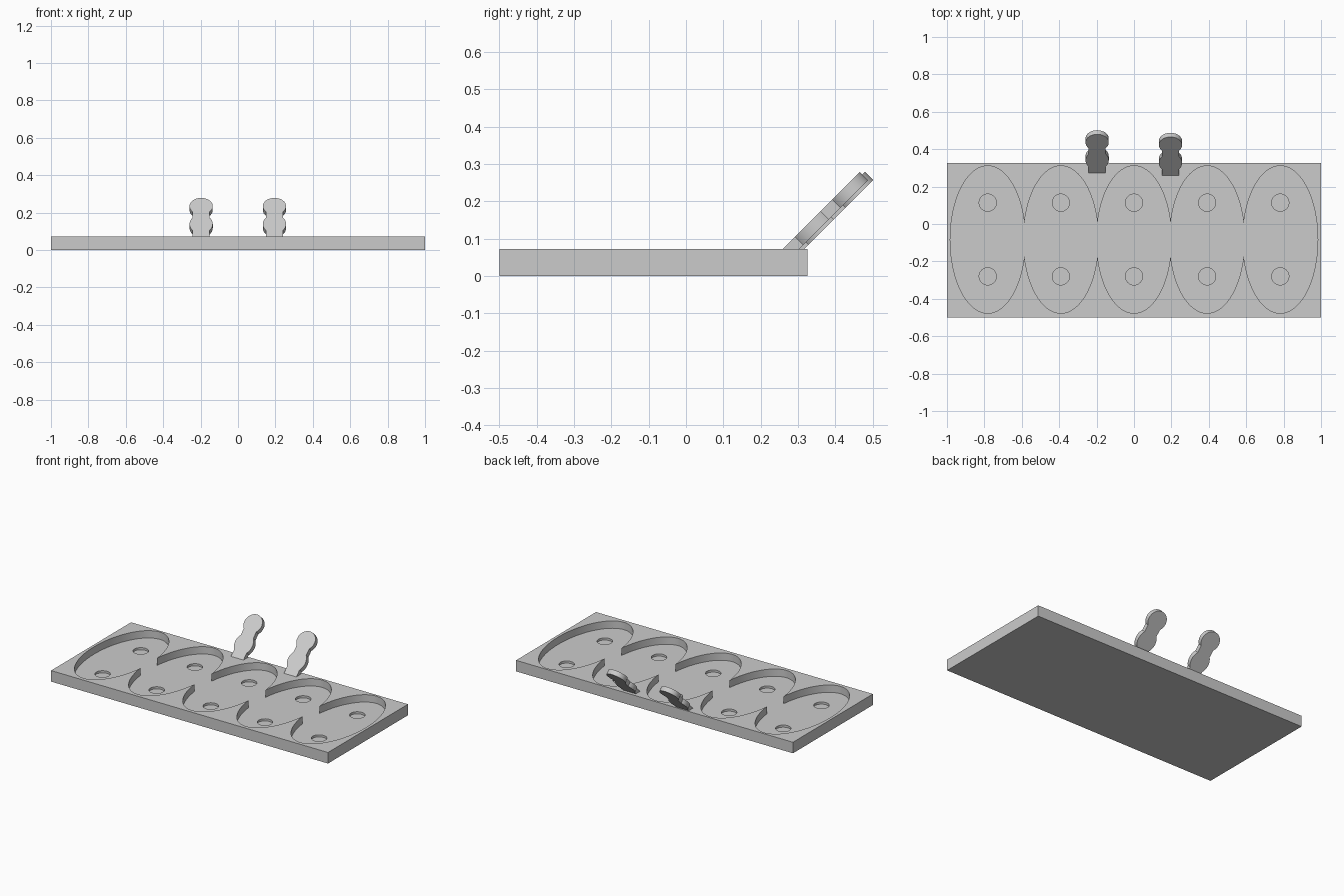
import bpy, bmesh
from math import sin, cos, acos, pi, radians
from mathutils import Matrix, Vector

cube = bpy.data.objects.get("Cube")
if cube:
    bpy.data.objects.remove(cube, do_unlink=True)

grey = bpy.data.materials.new("plain_grey")
grey.use_nodes = True
COLOUR = (0.6, 0.6, 0.6, 1)
grey.diffuse_color = COLOUR
grey.node_tree.nodes["Principled BSDF"].inputs["Base Color"].default_value = COLOUR

TOP = 0.072                      # plate thickness
POCKET_Z, HOLE_Z = 0.024, 0.010  # floors of the pockets and finger holes
PITCH, MID_Y = 0.391, -0.083     # pocket spacing and centre line
RX, RY = 0.2005, 0.394           # pocket radii


def prisms(name, outlines, z0, z1):
    """Object made of outlines extruded from z0 to z1."""
    bm = bmesh.new()
    for pts in outlines:
        face = bm.faces.new([bm.verts.new((x, y, z0)) for x, y in pts])
        up = bmesh.ops.extrude_face_region(bm, geom=[face])["geom"]
        bmesh.ops.translate(bm, vec=(0, 0, z1 - z0),
                            verts=[v for v in up if isinstance(v, bmesh.types.BMVert)])
    bmesh.ops.recalc_face_normals(bm, faces=bm.faces)
    mesh = bpy.data.meshes.new(name)
    bm.to_mesh(mesh)
    bm.free()
    mesh.materials.append(grey)
    obj = bpy.data.objects.new(name, mesh)
    bpy.context.collection.objects.link(obj)
    return obj


def arc(cx, cy, rx, ry, a0, a1, n):
    angles = [a0 + (a1 - a0) * i / n for i in range(n + 1)]
    return [(cx + rx * cos(a), cy + ry * sin(a)) for a in angles]


def select(obj):
    bpy.ops.object.select_all(action='DESELECT')
    obj.select_set(True)
    bpy.context.view_layer.objects.active = obj


def carve(obj, cutter):
    select(obj)
    mod = obj.modifiers.new("carve", 'BOOLEAN')
    mod.operation, mod.solver, mod.object = 'DIFFERENCE', 'EXACT', cutter
    bpy.ops.object.modifier_apply(modifier=mod.name)
    bpy.data.objects.remove(cutter, do_unlink=True)


# Base plate
plate = prisms("base_plate", [[(-1, -0.5), (1, -0.5), (1, 0.325), (-1, 0.325)]], 0, TOP)

# Five merged oval pockets: scalloped upper edge, mirrored for the lower edge
centres = [PITCH * i for i in range(-2, 3)]
cusp = acos(PITCH / 2 / RX)
upper = []
for i, cx in enumerate(centres):
    start = pi if i == 0 else pi - cusp
    end = 0 if i == 4 else cusp
    pts = arc(cx, 0, RX, RY, start, end, 40)
    upper += pts if i == 0 else pts[1:]
lower = [(x, -y) for x, y in reversed(upper[1:-1])]
scallop = [(x, y + MID_Y) for x, y in upper + lower]
carve(plate, prisms("pocket_cutter", [scallop], POCKET_Z, TOP + 0.1))

# Round recess at both ends of every pocket
holes = [arc(cx, MID_Y + s * 0.197, 0.046, 0.046, 0, 2 * pi, 32)[:-1]
         for cx in centres for s in (-1, 1)]
carve(plate, prisms("hole_cutter", holes, HOLE_Z, POCKET_Z + 0.02))
select(plate)
bpy.ops.object.shade_smooth_by_angle(angle=radians(30))

# Two lobed handles leaning back at 45 degrees
STEM, LOBE = 0.045, 0.062
phi = acos(STEM / LOBE)
side = [(STEM, -0.03)]
side += arc(0, 0.095, LOBE, 0.07, -phi, phi, 14)
side += arc(0, 0.23, LOBE, LOBE, -phi, pi / 2, 20)
outline = side + [(-x, y) for x, y in reversed(side[:-1])]
for name, x, y in (("right_handle", -0.197, 0.273), ("left_handle", 0.195, 0.259)):
    handle = prisms(name, [outline], -0.031, 0)
    handle.data.transform(Matrix.Translation((x, y, TOP)) @ Matrix.Rotation(pi / 4, 4, 'X'))
    select(handle)
    bpy.ops.object.shade_smooth_by_angle(angle=radians(30))
